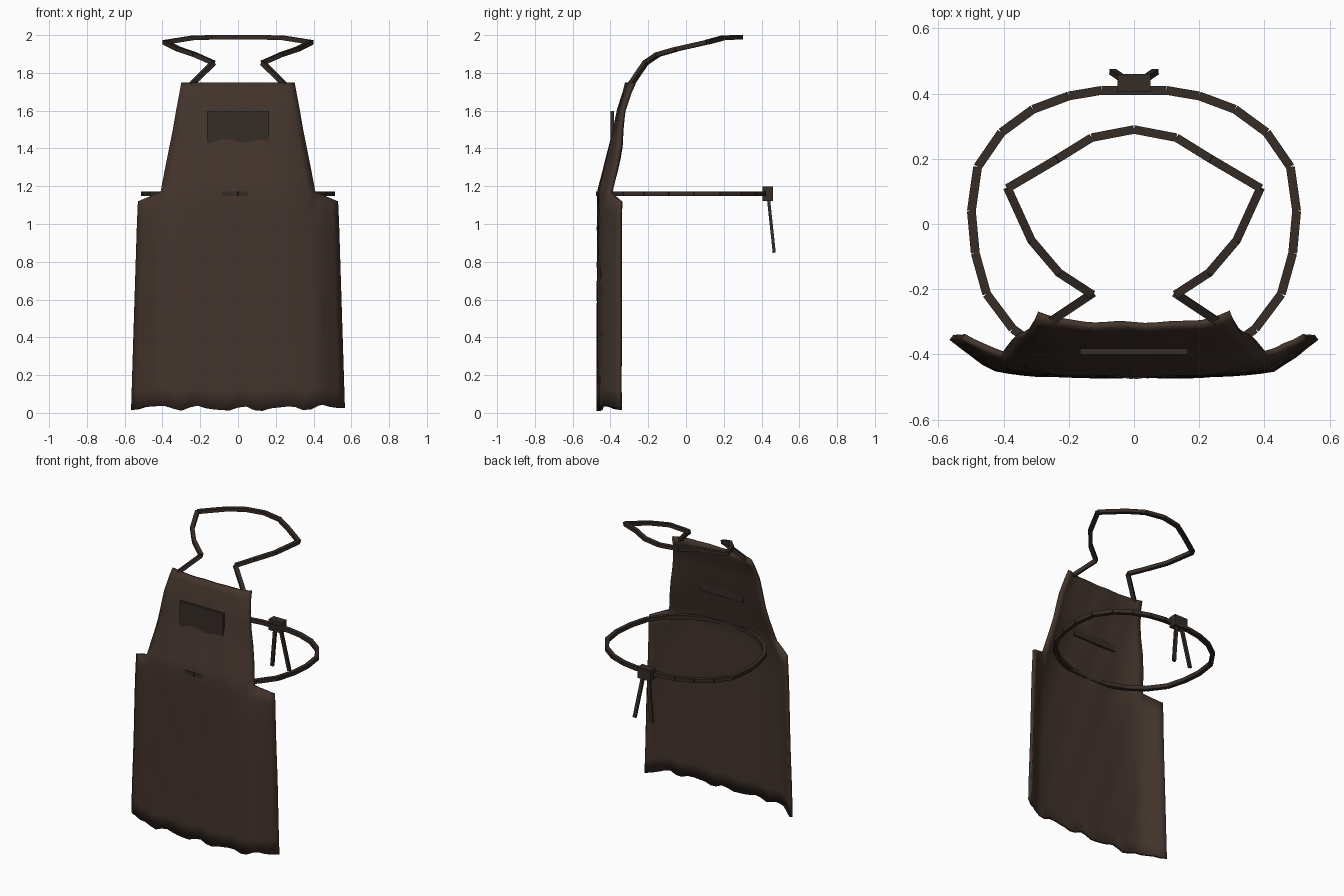
import bpy, bmesh, math
from mathutils import Vector

if "Cube" in bpy.data.objects:
    bpy.data.objects.remove(bpy.data.objects["Cube"])


def material(name, rgb):
    m = bpy.data.materials.new(name)
    m.diffuse_color = (*rgb, 1)
    m.use_nodes = True
    m.node_tree.nodes["Principled BSDF"].inputs["Base Color"].default_value = m.diffuse_color
    return m


LEATHER = material("leather", (0.055, 0.034, 0.025))
DARK = material("dark_leather", (0.036, 0.025, 0.019))


def make_object(name, bm, mat):
    bmesh.ops.recalc_face_normals(bm, faces=bm.faces)
    me = bpy.data.meshes.new(name)
    bm.to_mesh(me)
    bm.free()
    ob = bpy.data.objects.new(name, me)
    bpy.context.collection.objects.link(ob)
    me.materials.append(mat)
    return ob


def interp(table, z, k):
    for a, b in zip(table, table[1:]):
        if z <= b[0]:
            t = max(0, (z - a[0]) / (b[0] - a[0]))
            return a[k] + (b[k] - a[k]) * t
    return table[-1][k]


# Apron panel profile: z, half width of the middle, front y, curl-back at its edges
PROFILE = [(0.03, 0.43, -0.472, 0.02), (0.6, 0.42, -0.47, 0.02), (1.0, 0.41, -0.47, 0.035),
           (1.17, 0.41, -0.468, 0.06), (1.3, 0.385, -0.435, 0.06), (1.4, 0.365, -0.41, 0.055),
           (1.5, 0.345, -0.385, 0.035), (1.6, 0.328, -0.365, 0.025), (1.7, 0.309, -0.333, 0.025),
           (1.75, 0.30, -0.32, 0.036)]
WAIST = 1.17
N, M = 20, 4
skirt_z = [0.03 + (WAIST - 0.03) * i / 12 for i in range(13)]
bib_z = [WAIST + 0.58 * i / 12 for i in range(1, 13)]


def apron_point(c, z):
    """c in -1..1 is the middle panel; beyond that the skirt wings."""
    s = 1 if c >= 0 else -1
    a = min(abs(c), 1)
    w, front, curl = (interp(PROFILE, z, k) for k in (1, 2, 3))
    x, y = a * w, front + curl * a ** 4
    zz = z
    down = max(0, (WAIST - z) / WAIST)
    if abs(c) > 1:
        t = abs(c) - 1
        outer = 0.53 + 0.037 * down
        x = w + (outer - w) * t
        y += (-0.355 - y) * t ** 1.15
        if z > 1.0:
            zz -= 0.05 * t * (z - 1.0) / 0.17
    # gentle cloth ripples and a wavy hem
    y += 0.003 * math.sin(9 * zz + 11 * c) * (1 - a * 0.5)
    hem = max(0, 1 - z / 0.3)
    zz += hem * (0.012 * math.sin(s * x * 28 + 1) + 0.006 * math.sin(s * x * 47) - 0.012 * (1 - a))
    return (s * x, y, zz)


cols = [-2 + i / M for i in range(M)] + [-1 + 2 * i / N for i in range(N + 1)] \
    + [1 + (i + 1) / M for i in range(M)]
bm = bmesh.new()
grid = {}
rows = skirt_z + bib_z
for j, z in enumerate(rows):
    for i, c in enumerate(cols):
        if z <= WAIST + 1e-6 or abs(c) <= 1.0001:
            grid[i, j] = bm.verts.new(apron_point(c, z))
for i, j in list(grid):
    quad = [grid.get(k) for k in ((i, j), (i + 1, j), (i + 1, j + 1), (i, j + 1))]
    if all(quad):
        bm.faces.new(quad)
for f in bm.faces:
    f.normal_update()
apron = make_object("apron_panel", bm, LEATHER)
if apron.data.polygons[len(apron.data.polygons) // 2].normal.y > 0:
    apron.data.flip_normals()
mod = apron.modifiers.new("thickness", 'SOLIDIFY')
mod.thickness = 0.02
mod.offset = -1
bpy.context.view_layer.objects.active = apron
apron.select_set(True)
bpy.ops.object.shade_smooth_by_angle(angle=math.radians(40))


def add_bar(bm, a, b, w, h):
    """Box-section bar from a to b."""
    a, b = Vector(a), Vector(b)
    d = (b - a).normalized()
    up = Vector((0, 0, 1)) if abs(d.z) < 0.9 else Vector((0, 1, 0))
    side = d.cross(up).normalized() * w / 2
    up = side.cross(d).normalized() * h / 2
    ends = [[bm.verts.new(p + side * i + up * j) for i, j in ((-1, -1), (1, -1), (1, 1), (-1, 1))]
            for p in (a, b)]
    bm.faces.new(ends[0])
    bm.faces.new(ends[1][::-1])
    for k in range(4):
        n = (k + 1) % 4
        bm.faces.new((ends[0][k], ends[0][n], ends[1][n], ends[1][k]))


def bars(name, path, w, h, mirror=True):
    bm = bmesh.new()
    for sx in ((1, -1) if mirror else (1,)):
        for a, b in zip(path, path[1:]):
            add_bar(bm, (sx * a[0], *a[1:]), (sx * b[0], *b[1:]), w, h)
    return make_object(name, bm, DARK)


# Neck strap
bars("neck_strap", [(0.25, -0.295, 1.735), (0.13, -0.215, 1.853), (0.23, -0.15, 1.897),
                    (0.315, -0.05, 1.926), (0.388, 0.11, 1.962), (0.235, 0.2, 1.986),
                    (0.13, 0.265, 1.988), (0, 0.29, 1.988)], 0.026, 0.024)

# Waist tie made of short straight segments
tie = [(0, 0.41), (0.1, 0.41), (0.2, 0.393), (0.31, 0.352), (0.407, 0.281), (0.48, 0.175),
       (0.499, 0.04), (0.487, -0.09), (0.452, -0.215), (0.372, -0.322), (0.27, -0.395),
       (0.14, -0.445), (0, -0.463)]
bars("waist_tie", [(x, y, 1.16) for x, y in tie], 0.027, 0.026)

# Knot and hanging tails at the back
bars("tie_knot", [(-0.05, 0.433, 1.16), (0.05, 0.433, 1.16)], 0.054, 0.075, mirror=False)
bars("tie_tails", [(0.02, 0.436, 1.14), (0.065, 0.467, 0.85)], 0.022, 0.016)

# Chest pocket, its lower edge sinking into the bib
bars("chest_pocket", [(-0.165, -0.391, 1.487), (0.165, -0.391, 1.487)], 0.018, 0.22, mirror=False)
